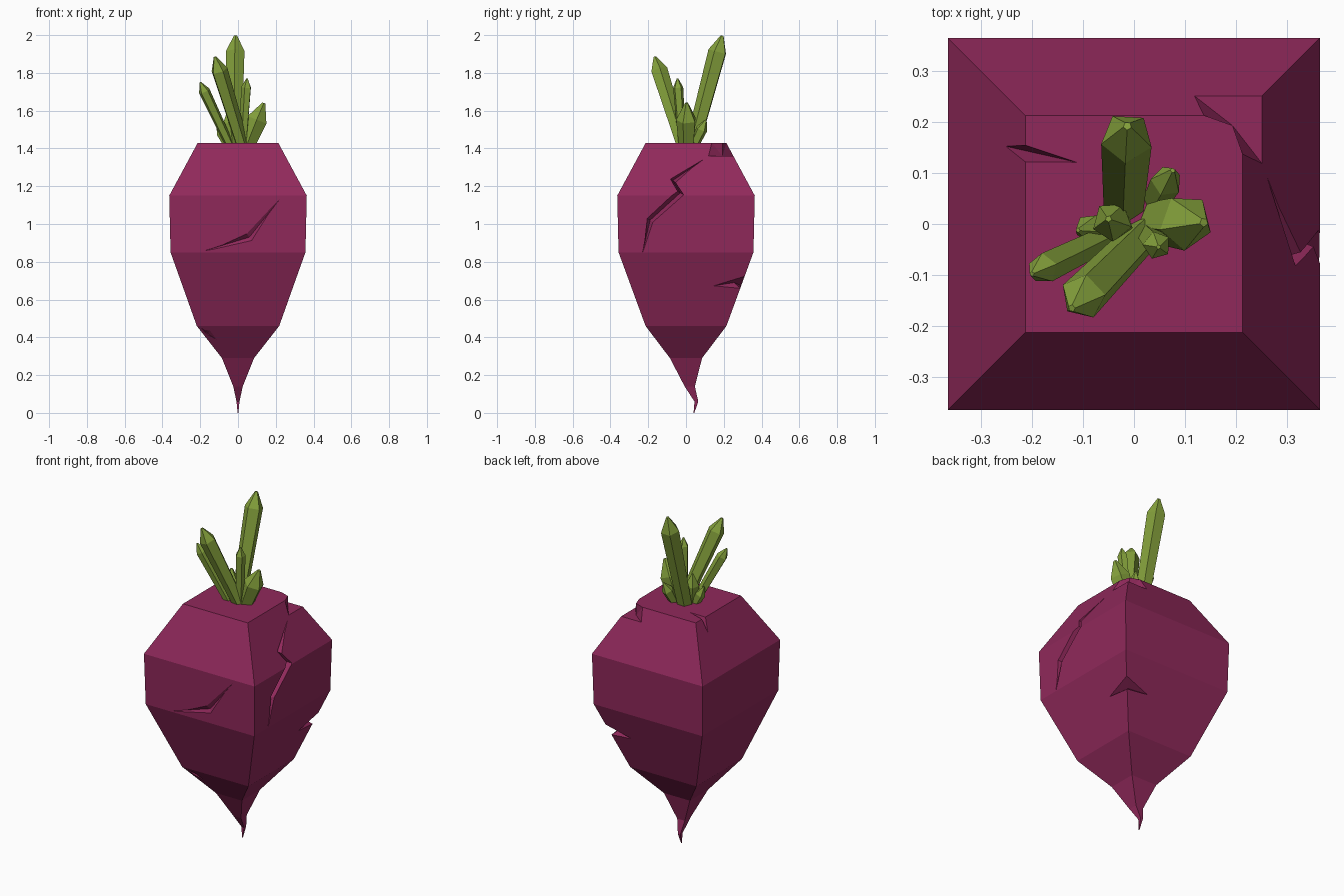
import bpy, bmesh, math
from mathutils import Vector

if "Cube" in bpy.data.objects:
    bpy.data.objects.remove(bpy.data.objects["Cube"])


def material(name, rgb):
    m = bpy.data.materials.new(name)
    m.diffuse_color = (*rgb, 1)
    m.use_nodes = True
    m.node_tree.nodes["Principled BSDF"].inputs["Base Color"].default_value = m.diffuse_color
    return m


ROOT = material("beet_skin", (0.28, 0.022, 0.105))
LEAF = material("stalk_green", (0.235, 0.36, 0.045))


def finish(bm, name, mat):
    bmesh.ops.recalc_face_normals(bm, faces=bm.faces)
    me = bpy.data.meshes.new(name)
    bm.to_mesh(me)
    bm.free()
    ob = bpy.data.objects.new(name, me)
    bpy.context.collection.objects.link(ob)
    me.materials.append(mat)
    return ob


def loft(rings, name, mat):
    """Skin a list of equal-length point rings and cap both ends."""
    bm = bmesh.new()
    vs = [[bm.verts.new(p) for p in r] for r in rings]
    n = len(vs[0])
    for a, b in zip(vs, vs[1:]):
        for i in range(n):
            j = (i + 1) % n
            bm.faces.new((a[i], a[j], b[j], b[i]))
    bm.faces.new(vs[0])
    bm.faces.new(vs[-1])
    return finish(bm, name, mat)


def hull(points, name="cutter"):
    bm = bmesh.new()
    for p in points:
        bm.verts.new(p)
    bmesh.ops.convex_hull(bm, input=bm.verts)
    return finish(bm, name, ROOT)


# Root body: stacked square sections (z, half width x, centre y, half width y)
PROFILE = [(0, .002, .042, .002), (.06, .008, .055, .01), (.14, .025, .02, .027),
           (.29, .085, 0, .085), (.46, .218, 0, .214), (.85, .357, 0, .357),
           (1.15, .364, 0, .364), (1.43, .213, 0, .213)]
body = loft([[(sx * w, c + sy * d, z) for sx, sy in ((-1, -1), (1, -1), (1, 1), (-1, 1))]
             for z, w, c, d in PROFILE], "root_body", ROOT)


def half(z):
    for (z0, w0, *_), (z1, w1, *_) in zip(PROFILE, PROFILE[1:]):
        if z <= z1:
            return w0 + (w1 - w0) * (z - z0) / (z1 - z0)
    return PROFILE[-1][1]


def groove(path, depth, side):
    """V-shaped crack cutter along (u, z, half width) on the right or front face."""
    def place(u, z, out):
        h = half(z) + out
        return (h, u, z) if side == "right" else (u, -h, z)
    rings = []
    for i, (u, z, w) in enumerate(path):
        a, b = path[max(i - 1, 0)], path[min(i + 1, len(path) - 1)]
        t = Vector((b[0] - a[0], b[1] - a[1])).normalized()
        h = half(z)
        k = 0.002 if i in (0, len(path) - 1) else depth
        pts = []
        for s in (-1, 1):
            p = place(u - s * t.y * w * 1.6, z, .6 * depth)
            pts.append((p[0], p[1], z + s * t.x * w * 1.6))
        pts.append(place(u, z, -k))
        rings.append(pts)
    return loft(rings, "crack_cutter", ROOT)


cutters = [
    # cracks
    groove([(.09, 1.34, .002), (-.07, 1.23, .016), (-.03, 1.165, .018),
            (-.19, 1.02, .018), (-.23, .85, .002)], .045, "right"),
    groove([(.22, 1.13, .002), (.06, .93, .022), (-.17, .86, .002)], .014, "front"),
    groove([(-.2, .455, .003), (-.16, .42, .012), (-.11, .385, .002)], .014, "front"),
    # dent across the left shoulder
    hull([(-.25, .152, 1.36), (-.108, .12, 1.432), (-.22, .165, 1.47),
          (-.22, .105, 1.47), (-.19, .135, 1.40), (-.28, .14, 1.42)]),
]
# Chipped shoulder corner and side notch, each mirrored about the corner diagonal
for flip in (False, True):
    sw = (lambda p: (p[1], p[0], p[2])) if flip else (lambda p: p)
    cutters.append(hull([sw((x, y, z)) for z in (1.36, 1.46) for x, y in
                         ((.112, .256 if z < 1.4 else .222), (.193, .193), (.33, .33), (.12, .33))]))
    cutters.append(hull([sw(p) for p in ((.300, .13, .67), (.34, .34, .74),
                                         (.31, .31, .64), (.255, .255, .69))]))

for c in cutters:
    mod = body.modifiers.new("cut", "BOOLEAN")
    mod.operation, mod.solver, mod.object = "DIFFERENCE", "EXACT", c
dg = bpy.context.evaluated_depsgraph_get()
body_mesh = bpy.data.meshes.new_from_object(body.evaluated_get(dg))
body.modifiers.clear()
body.data = body_mesh
for c in cutters:
    bpy.data.objects.remove(c)


# Stalks: five-sided crystals with narrow base, wide shoulder and blunt tip
def stalk(i, base, tip, radius, spin):
    a, b = Vector((*base, 1.41)), Vector(tip)
    d = b - a
    L = d.length
    q = d.to_track_quat("Z", "Y")
    shoulder = 1 - min(.4, 1.7 * radius / L)
    rings = []
    for t, r in ((0, .78), (shoulder, 1), (1, .16)):
        rings.append([a + d * t + q @ Vector((radius * r * math.cos(k), radius * r * math.sin(k), 0))
                      for k in (spin + j * math.tau / 5 for j in range(5))])
    loft(rings, f"stalk_{i}", LEAF)


STALKS = [((-.02, .035), (-.013, .192, 1.997), .052, .3),
          ((.025, -.015), (-.122, -.165, 1.885), .046, .9),
          ((-.04, -.02), (-.2, -.098, 1.75), .031, .2),
          ((.045, .005), (.137, .003, 1.64), .056, .6),
          ((.025, -.02), (.048, -.045, 1.77), .028, 1.1),
          ((.04, .04), (.076, .105, 1.55), .032, .4),
          ((-.05, -.005), (-.11, -.012, 1.53), .03, 0),
          ((-.03, -.005), (-.05, .01, 1.6), .04, .7)]
for i, s in enumerate(STALKS, 1):
    stalk(i, *s)
